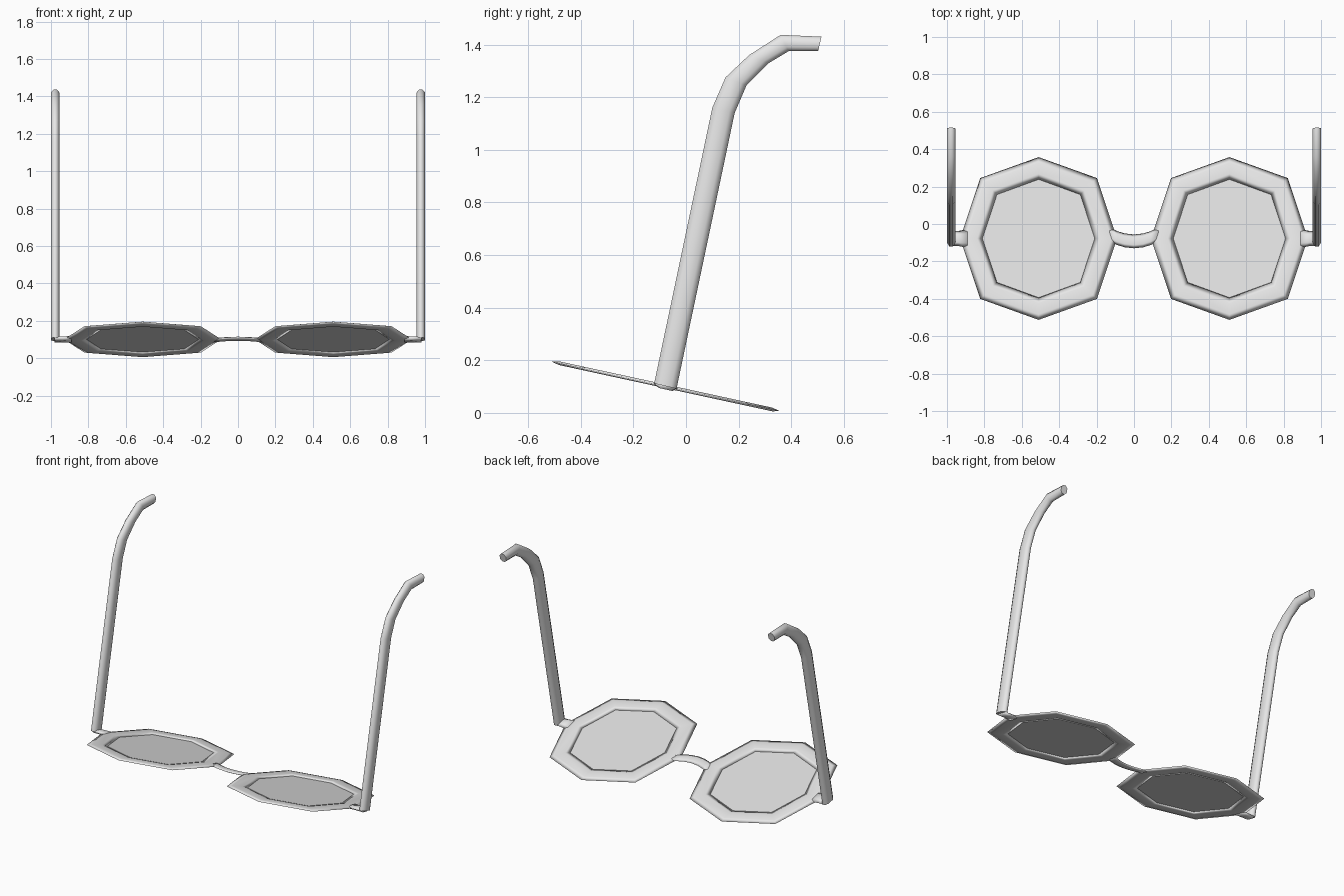
import bpy, bmesh, math
from mathutils import Vector

cube = bpy.data.objects.get("Cube")
if cube:
    bpy.data.objects.remove(cube, do_unlink=True)

SLOPE = -0.217        # tilt of the lens plane
MID_Y = -0.0775       # hinge line
LENS_X = 0.51


def material(name, value):
    m = bpy.data.materials.new(name)
    m.use_nodes = True
    colour = (value, value, value, 1)
    m.diffuse_color = colour
    m.node_tree.nodes["Principled BSDF"].inputs["Base Color"].default_value = colour
    return m


frame_grey = material("frame grey", 0.8)
lens_grey = material("lens grey", 0.75)


def on_plane(x, y, lift=0.0):
    """Point on the tilted lens plane, raised by lift."""
    return Vector((x, y, 0.101 + SLOPE * (y - MID_Y) + lift))


def loft(name, rings, mat, closed=False, mirror=True, angle=180):
    """Skin a series of matching cross-sections."""
    bm = bmesh.new()
    loops = [[bm.verts.new(p) for p in ring] for ring in rings]
    n = len(loops[0])
    pairs = list(zip(loops, loops[1:]))
    if closed:
        pairs.append((loops[-1], loops[0]))
    for a, b in pairs:
        for i in range(n):
            j = (i + 1) % n
            bm.faces.new((a[i], a[j], b[j], b[i]))
    if not closed:
        bm.faces.new(loops[0])
        bm.faces.new(loops[-1])
    return finish(bm, name, mat, mirror, angle)


def finish(bm, name, mat, mirror, angle):
    bmesh.ops.recalc_face_normals(bm, faces=bm.faces)
    mesh = bpy.data.meshes.new(name)
    bm.to_mesh(mesh)
    bm.free()
    mesh.materials.append(mat)
    obj = bpy.data.objects.new(name, mesh)
    bpy.context.collection.objects.link(obj)
    bpy.ops.object.select_all(action="DESELECT")
    obj.select_set(True)
    bpy.context.view_layer.objects.active = obj
    bpy.ops.object.shade_smooth_by_angle(angle=math.radians(angle))
    if mirror:
        obj.modifiers.new("mirror", "MIRROR").use_mirror_merge = False
    return obj


def octagon(rx, ry, diagonal):
    """Slightly squared octagon with points on both axes."""
    pts = []
    for i in range(8):
        a = i * math.pi / 4
        k = diagonal if i % 2 else 1
        pts.append((LENS_X + rx * k * math.cos(a), MID_Y + ry * k * math.sin(a)))
    return pts


# Octagonal rims with a flattened hexagonal section
outer = octagon(0.42, 0.435, 1.05)
inner = octagon(0.30, 0.316, 1.05)
section = ((0, 0), (0.25, 0.007), (0.75, 0.007), (1, 0), (0.75, -0.007), (0.25, -0.007))
rims = []
for (ox, oy), (ix, iy) in zip(outer, inner):
    rims.append([on_plane(ix + (ox - ix) * t, iy + (oy - iy) * t, h) for t, h in section])
loft("rims", rims, frame_grey, closed=True)

# Flat lenses filling the rims
bm = bmesh.new()
bm.faces.new([bm.verts.new(on_plane(x, y)) for x, y in octagon(0.305, 0.321, 1.05)])
finish(bm, "lenses", lens_grey, True, 30)


def bar_section(x, y, half_width, half_height):
    """Flattened hexagon across a bar running along x."""
    return [on_plane(x, y + half_width * (2 * t - 1), half_height / 0.007 * h)
            for t, h in section]


# Curved nose bridge
bridge = []
for x in (-0.13, -0.09, -0.05, 0, 0.05, 0.09, 0.13):
    bridge.append(bar_section(x, -0.093 + 2.2 * x * x, 0.037, 0.007))
loft("bridge", bridge, frame_grey, mirror=False)

# Hinge stubs joining rims and temples
stubs = [bar_section(x, MID_Y, w, 0.012) for x, w in ((0.89, 0.05), (0.94, 0.04), (0.98, 0.042))]
loft("hinge_stubs", stubs, frame_grey)

# Temples: side outline as front and back edge pairs (y, z)
edges = [((-0.121, 0.112), (-0.036, 0.092)), ((0.1, 1.16), (0.185, 1.14)),
         ((0.15, 1.275), (0.23, 1.245)), ((0.24, 1.36), (0.315, 1.33)),
         ((0.36, 1.437), (0.39, 1.375)), ((0.515, 1.43), (0.502, 1.375))]
temple_section = ((0, 0.3), (0.25, 0), (0.75, 0), (1, 0.3),
                  (1, 0.7), (0.75, 1), (0.25, 1), (0, 0.7))
temples = []
for (fy, fz), (by, bz) in edges:
    temples.append([Vector((0.955 + 0.045 * s, fy + (by - fy) * t, fz + (bz - fz) * t))
                    for t, s in temple_section])
loft("temples", temples, frame_grey, angle=60)
